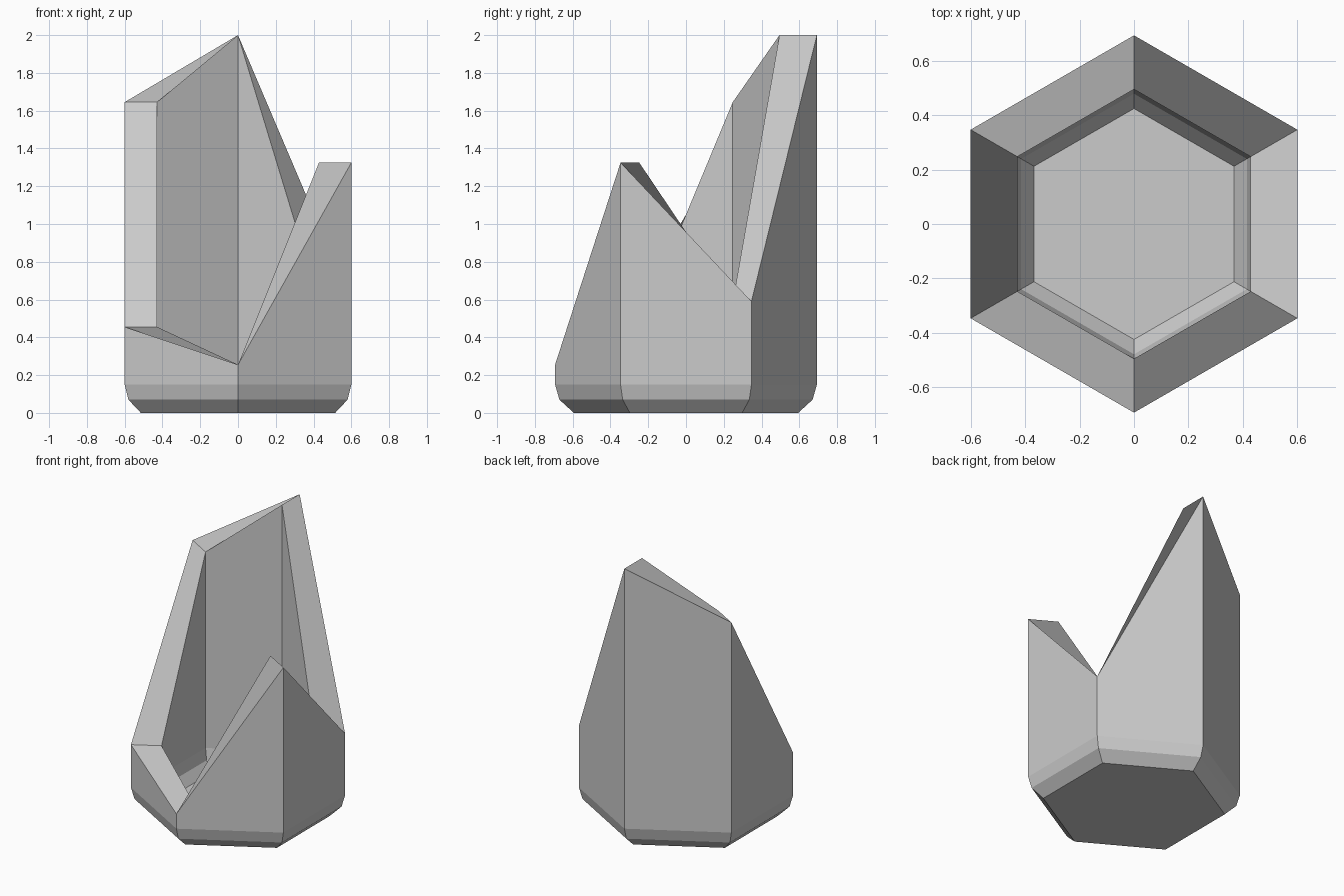
import bpy, bmesh, math

if "Cube" in bpy.data.objects:
    bpy.data.objects.remove(bpy.data.objects["Cube"])

R_OUT, R_IN = 0.693, 0.495
# rim height at each corner, counter-clockwise from the right-back corner
RIM = [0.59, 2.0, 1.645, 0.455, 0.255, 1.325]
# chamfer profile from wall to base: (radius scale, height)
CHAMFER = [(1.0, 0.15), (0.967, 0.07), (0.857, 0.0)]
FLOOR = 0.10

bm = bmesh.new()


def ring(radius, heights):
    verts = []
    for i, z in enumerate(heights):
        a = math.radians(30 + 60 * i)
        verts.append(bm.verts.new((radius * math.cos(a), radius * math.sin(a), z)))
    return verts


# outer skin upward, over the jagged rim, then down the hollow inside
rings = [ring(R_OUT * s, [z] * 6) for s, z in reversed(CHAMFER)]
rings.append(ring(R_OUT, RIM))
rings.append(ring(R_IN, RIM))
rings += [ring(R_IN * s, [z + FLOOR] * 6) for s, z in CHAMFER]

for low, high in zip(rings, rings[1:]):
    for i in range(6):
        j = (i + 1) % 6
        bm.faces.new((low[i], low[j], high[j], high[i]))

# underside and inner floor
bm.faces.new(rings[0][::-1])
bm.faces.new(rings[-1])
bmesh.ops.recalc_face_normals(bm, faces=bm.faces[:])

mesh = bpy.data.meshes.new("broken_hex_cup")
bm.to_mesh(mesh)
bm.free()
cup = bpy.data.objects.new("broken_hex_cup", mesh)
bpy.context.collection.objects.link(cup)
